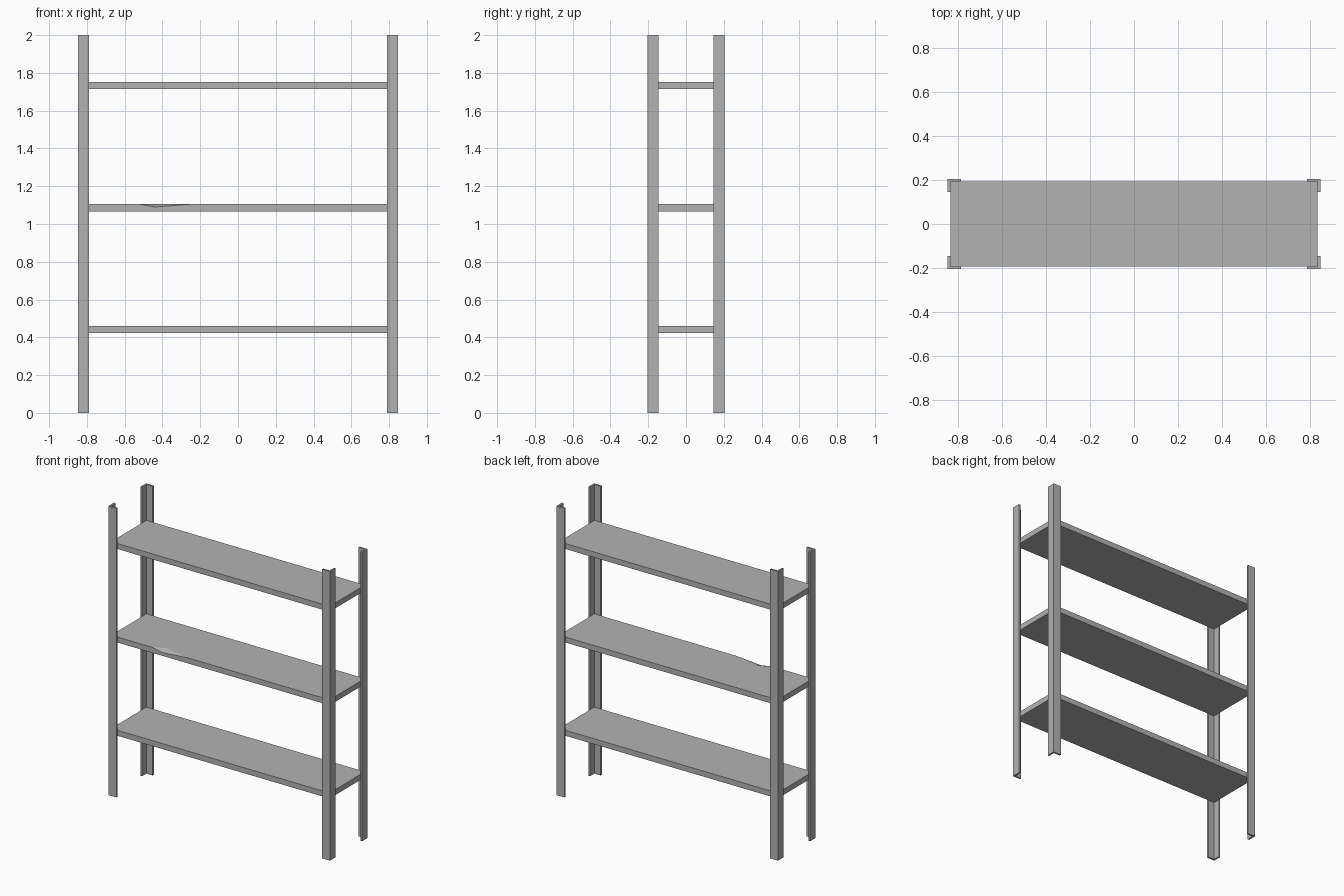
import bpy
import bmesh
from mathutils import Vector

if "Cube" in bpy.data.objects:
    bpy.data.objects.remove(bpy.data.objects["Cube"], do_unlink=True)

HALF_X, HALF_Y, HEIGHT = 0.848, 0.205, 2.0   # outer frame
FLANGE, WALL = 0.06, 0.012                   # angle profile of the posts
SHELF_X, SHELF_Y, SHELF_T = 0.836, 0.193, 0.038

steel = bpy.data.materials.new("grey_steel")
steel.use_nodes = True
grey = (0.45, 0.45, 0.45, 1)
steel.diffuse_color = grey
steel.node_tree.nodes["Principled BSDF"].inputs["Base Color"].default_value = grey


def finish(name, bm):
    bmesh.ops.recalc_face_normals(bm, faces=bm.faces)
    mesh = bpy.data.meshes.new(name)
    bm.to_mesh(mesh)
    bm.free()
    mesh.materials.append(steel)
    obj = bpy.data.objects.new(name, mesh)
    bpy.context.collection.objects.link(obj)
    return obj


def post(name, sx, sy):
    """L-shaped upright whose flanges wrap one outer corner."""
    outline = [(0, 0), (FLANGE, 0), (FLANGE, WALL), (WALL, WALL), (WALL, FLANGE), (0, FLANGE)]
    bm = bmesh.new()
    face = bm.faces.new([bm.verts.new((sx * (HALF_X - x), sy * (HALF_Y - y), 0))
                         for x, y in outline])
    top = bmesh.ops.extrude_face_region(bm, geom=[face])["geom"]
    bmesh.ops.translate(bm, vec=(0, 0, HEIGHT),
                        verts=[v for v in top if isinstance(v, bmesh.types.BMVert)])
    return finish(name, bm)


def shelf(name, top_z, dented=False):
    bm = bmesh.new()
    bmesh.ops.create_cube(bm, size=1)
    bmesh.ops.scale(bm, vec=(2 * SHELF_X, 2 * SHELF_Y, SHELF_T), verts=bm.verts)
    bmesh.ops.translate(bm, vec=(0, 0, top_z - SHELF_T / 2), verts=bm.verts)
    if dented:
        dent(bm, top_z)
    return finish(name, bm)


def dent(bm, top_z):
    """Press a shallow triangular dent into the front top edge."""
    left, low, right, inner = -0.52, -0.44, -0.25, -0.15
    cuts = [((x, 0, 0), (1, 0, 0)) for x in (left, low, right)] + [((0, inner, 0), (0, 1, 0))]
    for point, normal in cuts:
        bmesh.ops.bisect_plane(bm, geom=bm.verts[:] + bm.edges[:] + bm.faces[:],
                               plane_co=point, plane_no=normal)

    def vert_at(x, y):
        target = Vector((x, y, top_z))
        return min(bm.verts, key=lambda v: (v.co - target).length)

    back = vert_at(low, inner)
    for x in (left, right):
        bmesh.ops.connect_vert_pair(bm, verts=[vert_at(x, -SHELF_Y), back])
    vert_at(low, -SHELF_Y).co.z -= 0.015


# Corner posts
for side, sx in (("left", 1), ("right", -1)):
    for end, sy in (("front", -1), ("back", 1)):
        post(f"{end}_{side}_post", sx, sy)

# Shelves
shelf("bottom_shelf", 0.46)
shelf("middle_shelf", 1.105, dented=True)
shelf("top_shelf", 1.752)
